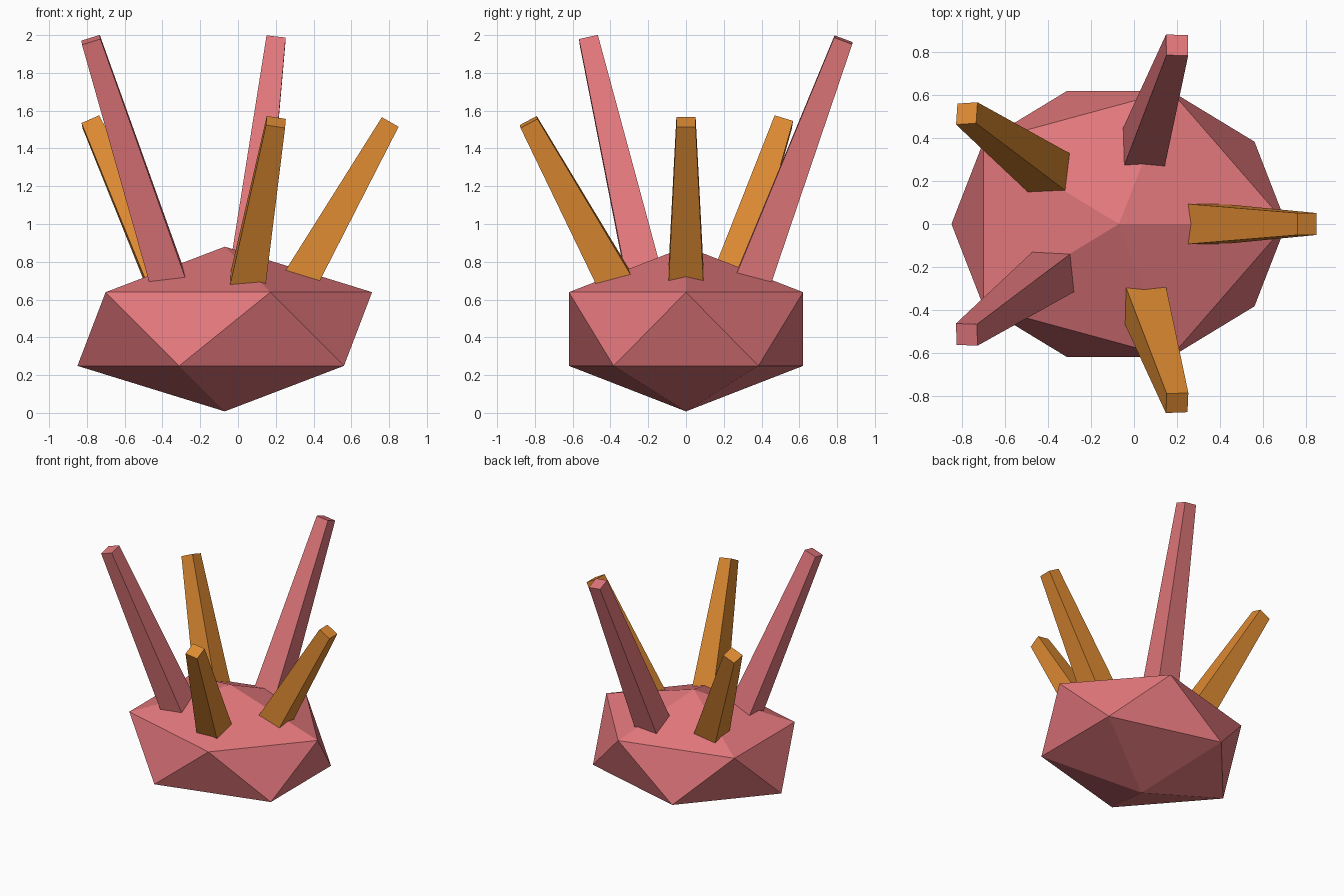
import bpy, bmesh, math
from mathutils import Vector, Matrix

if "Cube" in bpy.data.objects:
    bpy.data.objects.remove(bpy.data.objects["Cube"])


def material(name, rgb):
    m = bpy.data.materials.new(name)
    m.diffuse_color = (*rgb, 1.0)
    m.use_nodes = True
    m.node_tree.nodes["Principled BSDF"].inputs["Base Color"].default_value = m.diffuse_color
    return m


def finish(bm, name, mat):
    mesh = bpy.data.meshes.new(name)
    bmesh.ops.recalc_face_normals(bm, faces=bm.faces)
    bm.to_mesh(mesh)
    bm.free()
    mesh.materials.append(mat)
    obj = bpy.data.objects.new(name, mesh)
    bpy.context.collection.objects.link(obj)
    return obj


pink = material("coral pink", (0.76, 0.185, 0.20))
orange = material("amber orange", (0.73, 0.255, 0.032))

CENTRE_X = -0.07

# Squashed twenty-sided body
bm = bmesh.new()
bmesh.ops.create_icosphere(bm, subdivisions=1, radius=1.0)
bmesh.ops.scale(bm, vec=(0.872, 0.729, 0.436), verts=bm.verts)
bmesh.ops.translate(bm, vec=(CENTRE_X, 0, 0.444), verts=bm.verts)
finish(bm, "body", pink)


def spike(name, angle, base_r, tip_r, tip_z, mat, base_z=0.6):
    """Square tapered arm leaning outwards, its root sunk in the body."""
    out = Vector((math.cos(angle), math.sin(angle), 0))
    origin = Vector((CENTRE_X, 0, 0))
    base = origin + out * base_r + Vector((0, 0, base_z))
    tip = origin + out * tip_r + Vector((0, 0, tip_z))
    axis = tip - base
    turn = Vector((0, 0, 1)).rotation_difference(axis).to_matrix().to_4x4()
    bm = bmesh.new()
    bmesh.ops.create_cone(
        bm, cap_ends=True, segments=4, depth=axis.length,
        radius1=0.099 * math.sqrt(2), radius2=0.051 * math.sqrt(2),
        matrix=Matrix.Translation((base + tip) / 2) @ turn
        @ Matrix.Rotation(math.pi / 4, 4, 'Z'))
    finish(bm, name, mat)


# Five arms around the top: short orange and tall pink
for i in range(5):
    angle = math.radians(72 * i)
    if i in (1, 3):
        spike(f"tall_arm_{i}", angle, 0.332, 0.876, 1.975, pink)
    else:
        spike(f"short_arm_{i}", angle, 0.341, 0.876, 1.54, orange)
